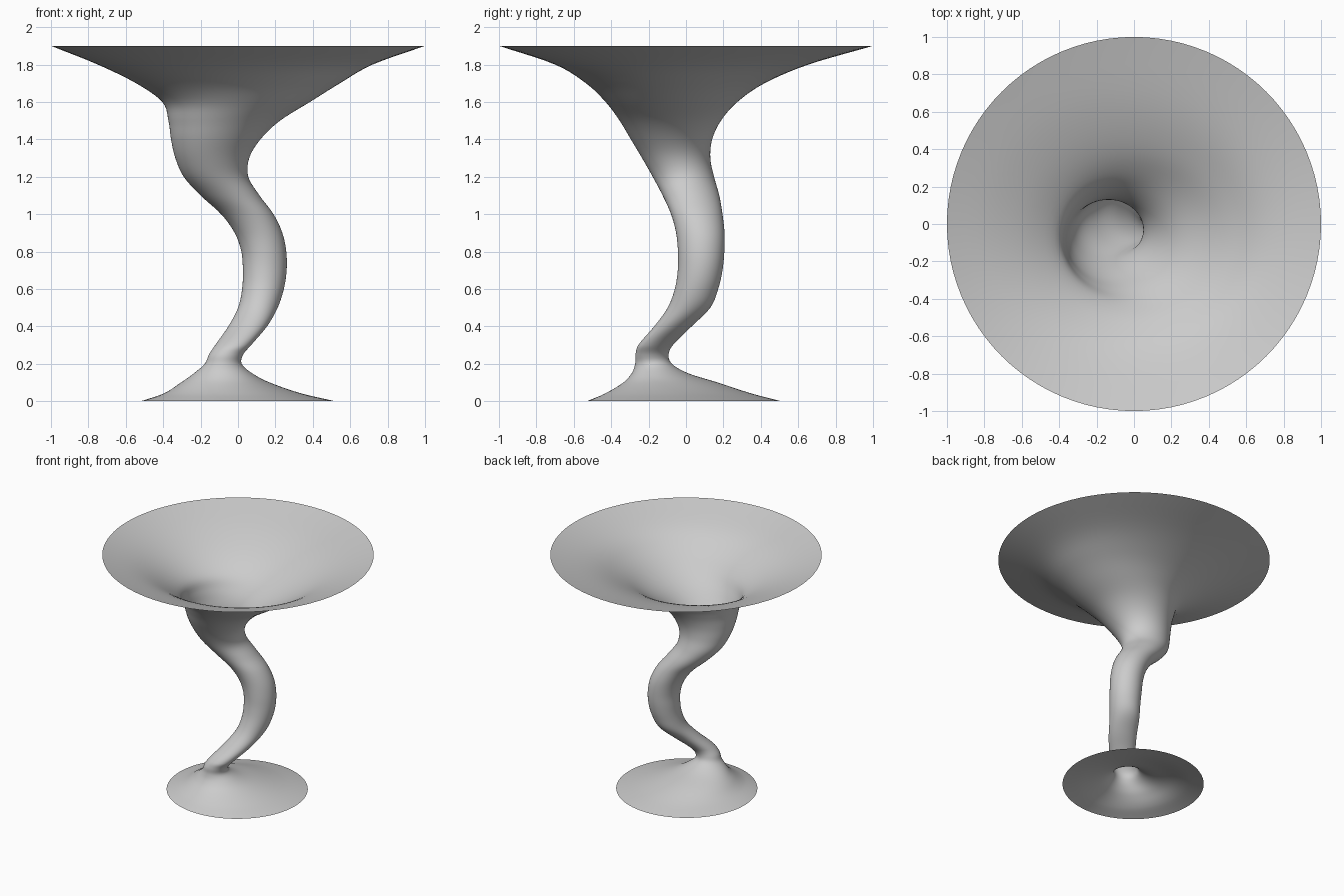
import bpy, bmesh, math

# Horizontal sections of the twisting trumpet: z, x min, x max, y min, y max
SECTIONS = [
    (0.00, -0.52, 0.52, -0.53, 0.51),
    (0.04, -0.40, 0.345, -0.435, 0.355),
    (0.10, -0.305, 0.17, -0.335, 0.17),
    (0.15, -0.235, 0.075, -0.29, 0.01),
    (0.20, -0.178, 0.02, -0.272, -0.075),
    (0.25, -0.155, 0.028, -0.270, -0.093),
    (0.30, -0.122, 0.07, -0.255, -0.07),
    (0.40, -0.052, 0.155, -0.17, 0.03),
    (0.50, 0.000, 0.212, -0.098, 0.13),
    (0.60, 0.022, 0.245, -0.06, 0.172),
    (0.70, 0.026, 0.260, -0.044, 0.195),
    (0.80, 0.018, 0.258, -0.043, 0.205),
    (0.90, -0.018, 0.237, -0.053, 0.206),
    (1.00, -0.090, 0.19, -0.08, 0.195),
    (1.10, -0.200, 0.115, -0.125, 0.178),
    (1.20, -0.290, 0.055, -0.178, 0.15),
    (1.30, -0.335, 0.06, -0.235, 0.13),
    (1.40, -0.358, 0.12, -0.295, 0.14),
    (1.50, -0.372, 0.225, -0.355, 0.187),
    (1.60, -0.405, 0.385, -0.43, 0.275),
    (1.70, -0.545, 0.545, -0.535, 0.42),
    (1.80, -0.75, 0.72, -0.70, 0.655),
    (1.90, -1.0, 1.0, -1.0, 1.0),
]
SIDES, STEPS = 96, 5


def slope(i, k):
    """Finite-difference slope of column k at row i."""
    a, b = SECTIONS[max(i - 1, 0)], SECTIONS[min(i + 1, len(SECTIONS) - 1)]
    return (b[k] - a[k]) / (b[0] - a[0])


def blend(i, t, k):
    """Smooth Hermite interpolation between rows i and i + 1."""
    p, q = SECTIONS[i], SECTIONS[i + 1]
    h = q[0] - p[0]
    t2, t3 = t * t, t * t * t
    return ((2 * t3 - 3 * t2 + 1) * p[k] + (t3 - 2 * t2 + t) * h * slope(i, k)
            + (3 * t2 - 2 * t3) * q[k] + (t3 - t2) * h * slope(i + 1, k))


bm = bmesh.new()


def add_ring(row):
    z, x0, x1, y0, y1 = row
    ring = []
    for s in range(SIDES):
        a = 2 * math.pi * s / SIDES
        ring.append(bm.verts.new(((x0 + x1) / 2 + (x1 - x0) / 2 * math.cos(a),
                                  (y0 + y1) / 2 + (y1 - y0) / 2 * math.sin(a), z)))
    return ring


# Open-ended sheet: flared foot, winding stem, wide bowl
rings = []
for i in range(len(SECTIONS) - 1):
    z0, z1 = SECTIONS[i][0], SECTIONS[i + 1][0]
    for j in range(STEPS):
        t = j / STEPS
        rings.append(add_ring([z0 + (z1 - z0) * t] + [blend(i, t, k) for k in range(1, 5)]))
rings.append(add_ring(SECTIONS[-1]))

for low, high in zip(rings, rings[1:]):
    for s in range(SIDES):
        n = (s + 1) % SIDES
        bm.faces.new((low[s], low[n], high[n], high[s])).smooth = True

mesh = bpy.data.meshes.new("twisted_goblet")
bm.to_mesh(mesh)
bm.free()
goblet = bpy.data.objects.new("twisted_goblet", mesh)
bpy.context.collection.objects.link(goblet)
